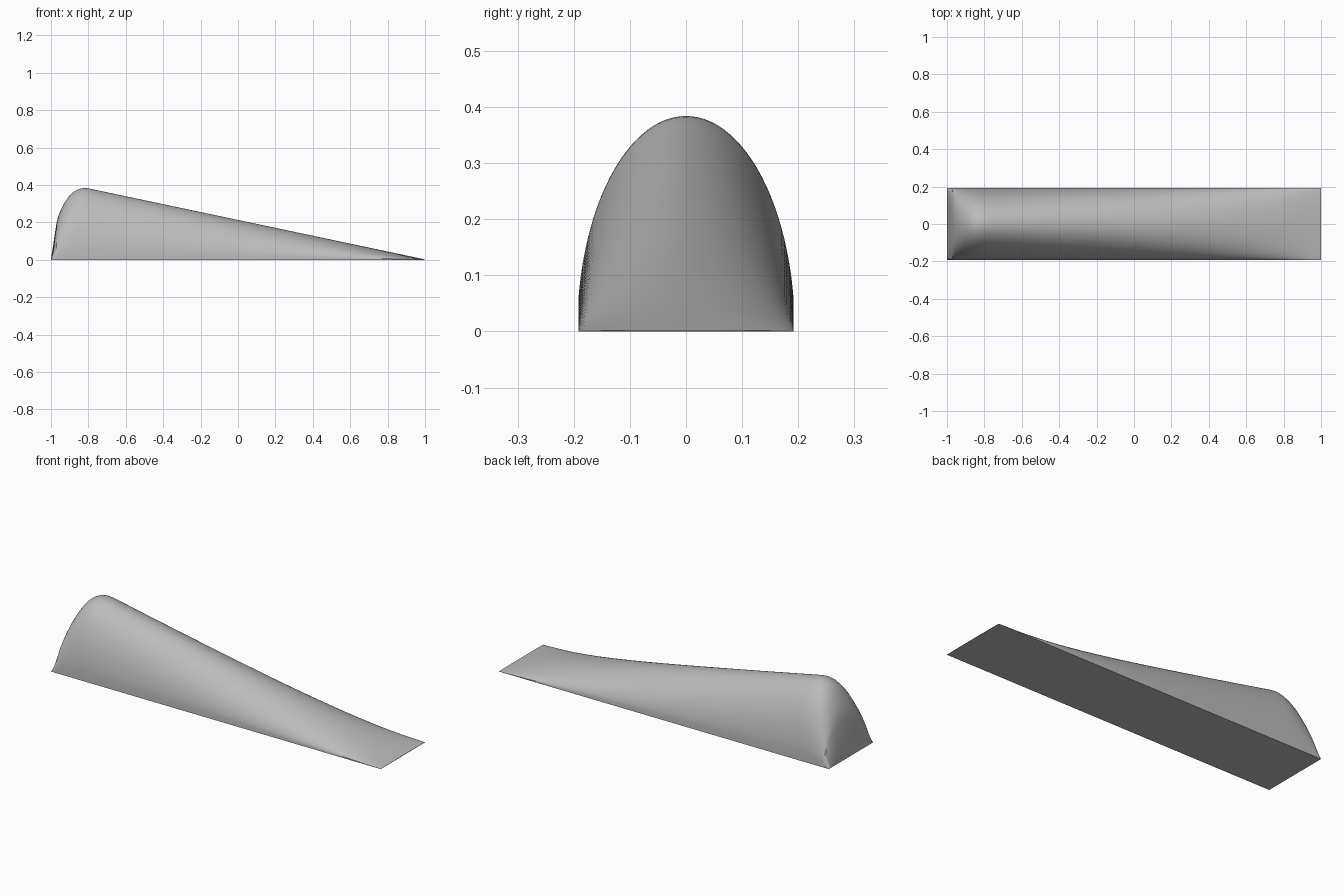
import bpy
import bmesh
from math import cos, sin, pi, asin, radians

cube = bpy.data.objects.get("Cube")
if cube:
    bpy.data.objects.remove(cube, do_unlink=True)

HALF_WIDTH = 0.192
WALL = 0.144      # wall height as a share of the section height
STEPS = 48
SLOPE_RINGS = 24

grey = bpy.data.materials.new("plain grey")
grey.use_nodes = True
colour = (0.5, 0.5, 0.5, 1)
grey.diffuse_color = colour
grey.node_tree.nodes["Principled BSDF"].inputs["Base Color"].default_value = colour

# Ridge line: steep end, rounded crest, then a straight taper to a thin edge
ridge = [(-1, 0.002), (-0.97, 0.2), (-0.96, 0.236), (-0.945, 0.273),
         (-0.925, 0.31), (-0.9, 0.345), (-0.875, 0.366), (-0.85, 0.379),
         (-0.825, 0.384), (-0.8, 0.382)]
x0, z0 = ridge[-1]
for i in range(1, SLOPE_RINGS + 1):
    t = i / SLOPE_RINGS
    ridge.append((x0 + (1 - x0) * t, z0 + (0.002 - z0) * t))


def section(x, height):
    """Half-elliptical arch standing on short upright walls."""
    start = asin(WALL)
    points = [(x, HALF_WIDTH, 0)]
    for i in range(STEPS + 1):
        a = start + (pi - 2 * start) * i / STEPS
        y = HALF_WIDTH * cos(a) / cos(start)
        points.append((x, y, height * sin(a)))
    points.append((x, -HALF_WIDTH, 0))
    return points


# Loft the sections into one closed body
bm = bmesh.new()
rings = [[bm.verts.new(p) for p in section(x, z)] for x, z in ridge]
for a, b in zip(rings, rings[1:]):
    n = len(a)
    for i in range(n):
        j = (i + 1) % n
        bm.faces.new((a[i], a[j], b[j], b[i]))
bm.faces.new(rings[0])
bm.faces.new(rings[-1])
bmesh.ops.recalc_face_normals(bm, faces=bm.faces)

mesh = bpy.data.meshes.new("tapered_arch_wedge")
bm.to_mesh(mesh)
bm.free()
mesh.materials.append(grey)
wedge = bpy.data.objects.new("tapered_arch_wedge", mesh)
bpy.context.collection.objects.link(wedge)

# Smooth arch with crisp wall and base edges
bpy.ops.object.select_all(action="DESELECT")
wedge.select_set(True)
bpy.context.view_layer.objects.active = wedge
bpy.ops.object.shade_smooth_by_angle(angle=radians(30))
